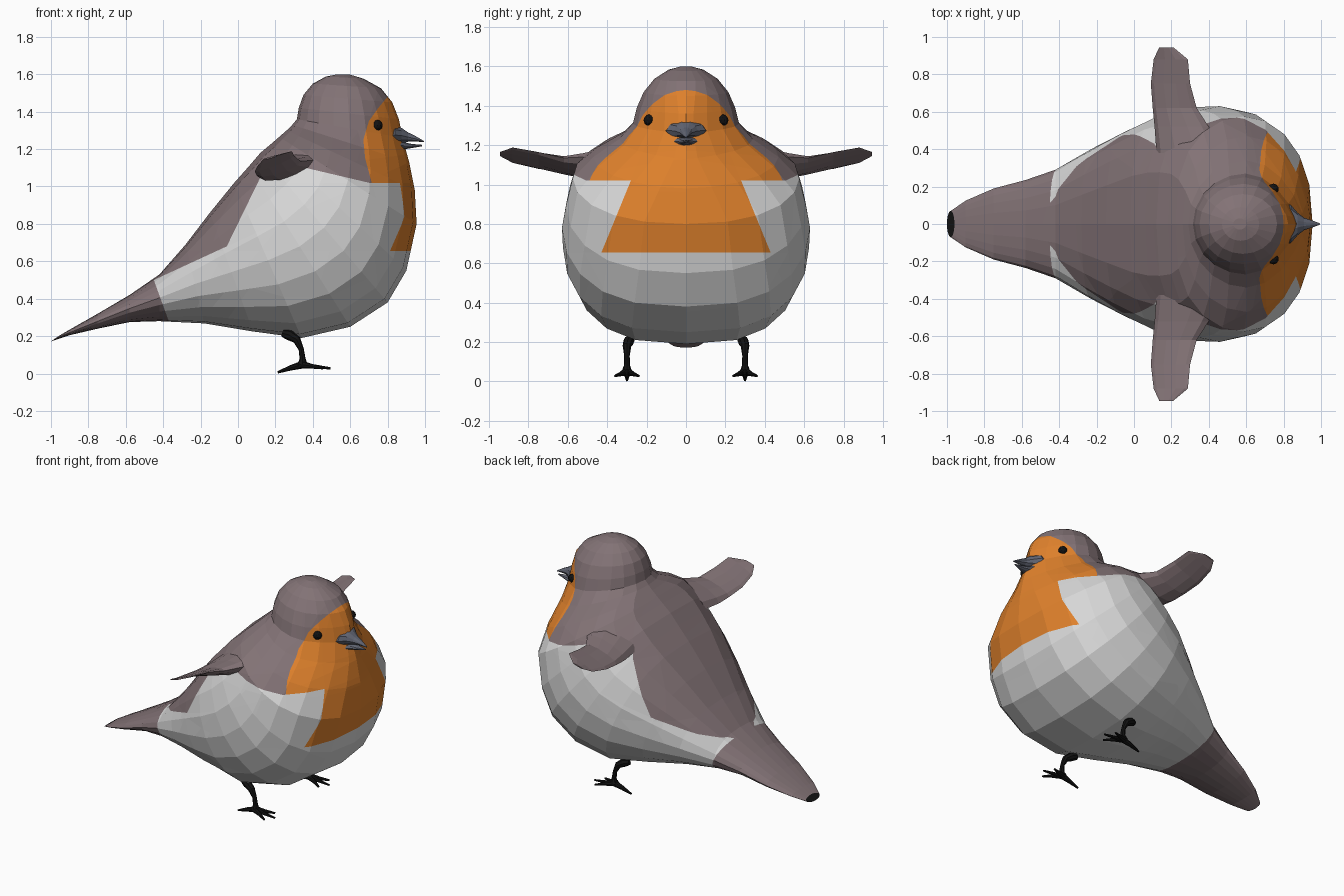
import bpy, bmesh, math
from mathutils import Vector

if "Cube" in bpy.data.objects:
    bpy.data.objects.remove(bpy.data.objects["Cube"])


def material(name, rgb):
    m = bpy.data.materials.new(name)
    m.diffuse_color = (*rgb, 1)
    m.use_nodes = True
    m.node_tree.nodes["Principled BSDF"].inputs["Base Color"].default_value = m.diffuse_color
    return m


BROWN = material("brown plumage", (0.225, 0.17, 0.18))
WHITE = material("pale belly", (0.68, 0.68, 0.68))
ORANGE = material("orange breast", (0.74, 0.22, 0.025))
BLACK = material("black", (0.006, 0.006, 0.006))
GREY = material("slate beak", (0.12, 0.13, 0.17))


def loft(bm, rings):
    """Skin a list of equal-length point rings and cap both ends."""
    vs = [[bm.verts.new(p) for p in r] for r in rings]
    n = len(vs[0])
    for a, b in zip(vs, vs[1:]):
        for i in range(n):
            bm.faces.new((a[i], a[(i + 1) % n], b[(i + 1) % n], b[i]))
    bm.faces.new(vs[0])
    bm.faces.new(vs[-1][::-1])
    bmesh.ops.recalc_face_normals(bm, faces=bm.faces)


def finish(name, bm, *mats):
    me = bpy.data.meshes.new(name)
    bm.to_mesh(me)
    bm.free()
    for m in mats:
        me.materials.append(m)
    ob = bpy.data.objects.new(name, me)
    bpy.context.collection.objects.link(ob)
    return ob


def interp(pts, v):
    for (a, b), (c, d) in zip(pts, pts[1:]):
        if v <= c:
            return b + (d - b) * (max(v, a) - a) / (c - a)
    return pts[-1][1]


def body_ring(ax, az, bx, bz, w, p_back=1, p_front=1, n=20):
    """Ring from back point A to belly point B with half width w."""
    pts = []
    for i in range(n):
        t = 2 * math.pi * i / n
        s, k = (1 - math.cos(t)) / 2, math.sin(t)
        y = w * math.copysign(abs(k) ** (p_back if s < 0.5 else p_front), k)
        pts.append((ax + (bx - ax) * s, y, az + (bz - az) * s))
    return pts


# Body: one loft from the tail tip to the crown
bm = bmesh.new()
loft(bm, [body_ring(*r) for r in (
    (-.96, .20, -1.0, .172, .07),
    (-.90, .235, -.90, .205, .125),
    (-.75, .32, -.75, .24, .19),
    (-.58, .42, -.58, .275, .235),
    (-.42, .53, -.42, .28, .29, .9, .9),
    (-.28, .69, -.18, .268, .40, .8, .8),
    (-.15, .86, .08, .225, .50, .75, .75),
    (-.02, 1.02, .34, .19, .585, .7, .7),
    (.06, 1.11, .60, .25, .625, .7, .7),
    (.12, 1.18, .80, .38, .63, .7, .75),
    (.18, 1.23, .90, .55, .61, .7, .8),
    (.22, 1.265, .955, .80, .575, .75, .85),
    (.26, 1.30, .945, .98, .47, .85, 1.1),
    (.29, 1.33, .915, 1.13, .34, 1, 1.5),
    (.315, 1.36, .88, 1.26, .27, 1, 1.7),
    (.325, 1.42, .86, 1.36, .25, 1, 1.6),
    (.35, 1.49, .825, 1.45, .215, 1, 1.3),
    (.40, 1.55, .765, 1.525, .16),
    (.47, 1.588, .67, 1.577, .09),
    (.53, 1.60, .60, 1.598, .03))])

# Plumage borders: (x, z) top of pale flank, (z, x) undertail and face edges
FLANK = [(-.45, .50), (-.06, .68), (.13, 1.07), (.36, 1.10), (.70, 1.02)]
UNDERTAIL = [(.28, -.37), (.50, -.45)]
FACE = [(1.02, .715), (1.15, .68), (1.25, .67), (1.35, .70), (1.42, .75), (1.48, .80)]
BIB_LOW, BIB_TOP = .655, 1.02


def bib_half(z):
    return .28 + .41 * (BIB_TOP - z)


def cut(co, no):
    geom = bm.verts[:] + bm.edges[:] + bm.faces[:]
    bmesh.ops.bisect_plane(bm, geom=geom, dist=1e-5, plane_co=co, plane_no=no)


def cut_xz(p, q):
    cut((p[0], 0, p[1]), (q[1] - p[1], 0, p[0] - q[0]))


for p, q in zip(FLANK, FLANK[1:]):
    cut_xz(p, q)
for line in (FACE, UNDERTAIL):
    for p, q in zip(line, line[1:]):
        cut_xz(p[::-1], q[::-1])
for z in (BIB_LOW, BIB_TOP):
    cut((0, 0, z), (0, 0, 1))
for side in (1, -1):
    cut((0, side * bib_half(BIB_TOP), BIB_TOP), (0, side, .41))

for f in bm.faces:
    x, y, z = f.calc_center_median()
    if x < -.97:
        f.material_index = 3
    elif (z > BIB_TOP and x > interp(FACE, z)) or \
            (BIB_LOW < z <= BIB_TOP and x > .6 and abs(y) < bib_half(z)):
        f.material_index = 2
    elif x > interp(UNDERTAIL, z) and z < interp(FLANK, x):
        f.material_index = 1
finish("body", bm, BROWN, WHITE, ORANGE, BLACK)


# Wings: short tilted flaps (y, front x, front z, back x, back z, half thickness)
def wing_ring(side, y, fx, fz, bx, bz, th, n=10):
    f, b = Vector((fx, 0, fz)), Vector((bx, 0, bz))
    nrm = Vector((b.z - f.z, 0, f.x - b.x)).normalized()
    pts = []
    for i in range(n):
        t = 2 * math.pi * i / n
        p = (f + b) / 2 + (f - b) / 2 * math.cos(t) + nrm * th * math.sin(t)
        pts.append((p.x, side * y, p.z))
    return pts


for side, tag in ((1, "left"), (-1, "right")):
    bm = bmesh.new()
    loft(bm, [wing_ring(side, *r) for r in (
        (.38, .47, 1.17, .12, 1.06, .06),
        (.52, .40, 1.14, .11, 1.05, .05),
        (.62, .335, 1.135, .10, 1.06, .028),
        (.75, .30, 1.165, .09, 1.08, .012),
        (.88, .288, 1.188, .105, 1.11, .007),
        (.945, .21, 1.165, .135, 1.145, .004))])
    finish(tag + "_wing", bm, BROWN)


# Beak: two tapering halves (x, half width, top z, bottom z)
def beak_ring(x, w, zt, zb, n=10):
    return [(x, w * math.cos(2 * math.pi * i / n),
             (zt + zb) / 2 + (zt - zb) / 2 * math.sin(2 * math.pi * i / n)) for i in range(n)]


for name, rings in (
    ("upper_beak", ((.80, .112, 1.31, 1.225), (.84, .10, 1.325, 1.225), (.875, .06, 1.315, 1.23),
                    (.91, .033, 1.29, 1.238), (.95, .02, 1.27, 1.24), (.995, .003, 1.243, 1.237))),
    ("lower_beak", ((.80, .105, 1.27, 1.205), (.85, .08, 1.25, 1.192), (.89, .04, 1.237, 1.198),
                    (.93, .022, 1.228, 1.205), (.985, .003, 1.223, 1.215)))):
    bm = bmesh.new()
    loft(bm, [beak_ring(*r) for r in rings])
    finish(name, bm, GREY)


def tube(bm, path, n=8):
    """Tapered tube through (x, y, z, radius) points."""
    rings = []
    for i, p in enumerate(path):
        c = Vector(p[:3])
        d = Vector(path[min(i + 1, len(path) - 1)][:3]) - Vector(path[max(i - 1, 0)][:3])
        u = d.cross(Vector((0, 1, 0))).normalized()
        v = d.cross(u).normalized()
        rings.append([c + p[3] * (u * math.cos(a) + v * math.sin(a))
                      for a in (2 * math.pi * k / n for k in range(n))])
    loft(bm, rings)


# Eyes and legs on each side
for side, tag in ((1, "left"), (-1, "right")):
    bm = bmesh.new()
    bmesh.ops.create_icosphere(bm, subdivisions=2, radius=.029)
    bmesh.ops.translate(bm, verts=bm.verts, vec=(.745, side * .187, 1.327))
    finish(tag + "_eye", bm, BLACK)

    bm = bmesh.new()
    y = side * .30
    tube(bm, [(.24, y - side * .02, .215, .02), (.275, y - side * .01, .205, .028),
              (.315, y, .18, .022), (.338, y, .13, .014), (.345, y, .08, .016), (.345, y, .045, .028)])
    for dy, tx in ((-.06, .455), (0, .495), (.06, .455)):
        tube(bm, [(.33, y, .05, .022), (.40, y + dy * .5, .038, .012), (tx, y + dy, .028, .006)])
    tube(bm, [(.355, y, .05, .022), (.28, y, .03, .014), (.212, y, .006, .006)])
    finish(tag + "_leg", bm, BLACK)
